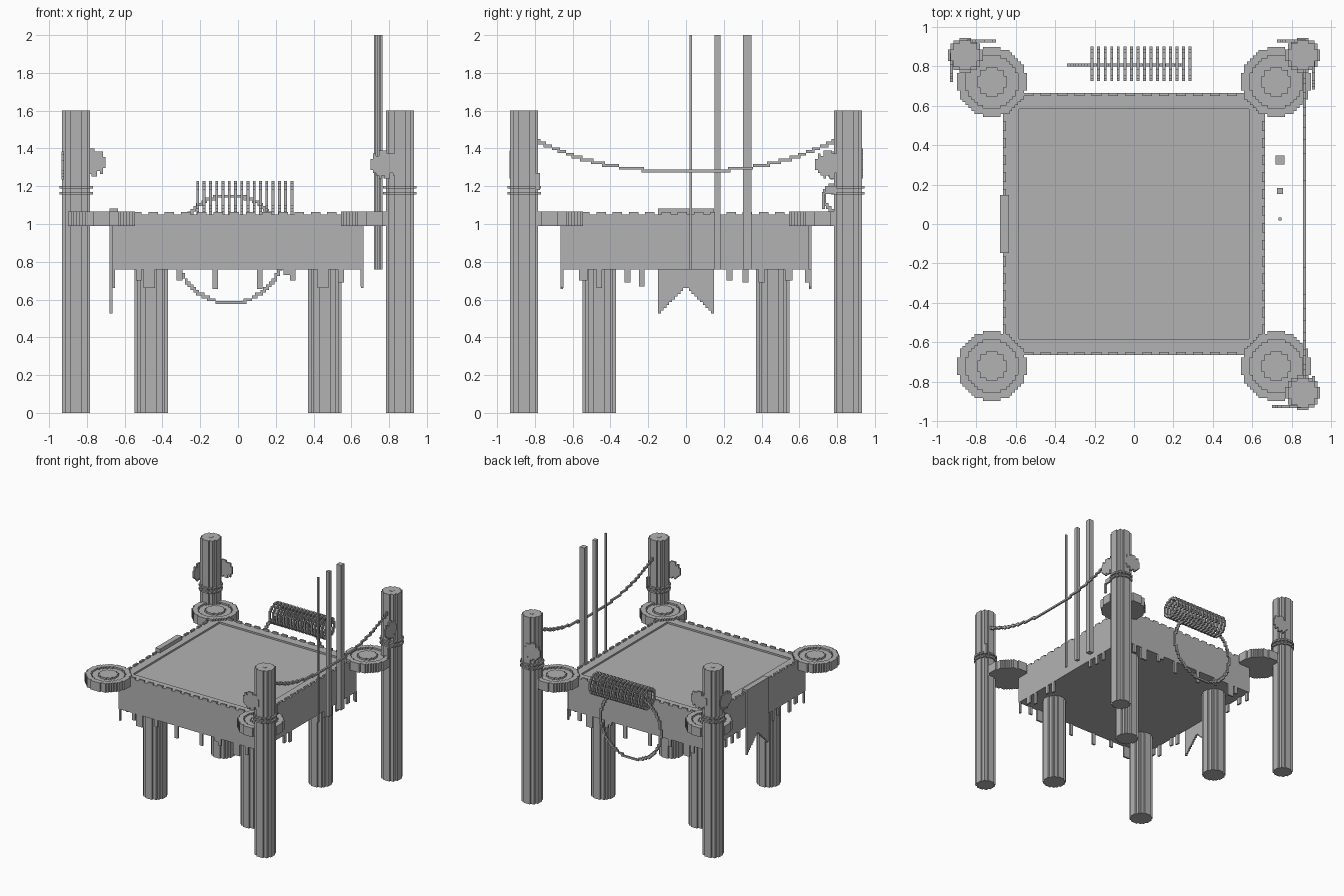
import bpy
import bmesh
from math import sqrt, sin, cos, pi, floor
from mathutils import Vector, Matrix

V = 0.0148          # size of one small cube
HALF = 0.665        # half width of the deck
UNDER, RIM, PAD = 0.76, 1.05, 1.067

cube = bpy.data.objects.get("Cube")
if cube:
    bpy.data.objects.remove(cube)

stone = bpy.data.materials.new("plain grey")
stone.use_nodes = True
GREY = (0.45, 0.45, 0.45, 1)
stone.diffuse_color = GREY
stone.node_tree.nodes["Principled BSDF"].inputs["Base Color"].default_value = GREY


def finish(name, bm):
    bmesh.ops.recalc_face_normals(bm, faces=bm.faces)
    mesh = bpy.data.meshes.new(name)
    bm.to_mesh(mesh)
    bm.free()
    mesh.materials.append(stone)
    obj = bpy.data.objects.new(name, mesh)
    bpy.context.collection.objects.link(obj)
    return obj


def add_box(bm, lo, hi):
    lo, hi = Vector(lo), Vector(hi)
    size = hi - lo
    mat = Matrix.Translation((lo + hi) / 2) @ Matrix.Diagonal((*size, 1))
    bmesh.ops.create_cube(bm, size=1, matrix=mat)


def boxes(name, spans):
    bm = bmesh.new()
    for lo, hi in spans:
        add_box(bm, lo, hi)
    return finish(name, bm)


def add_prism(bm, columns, place, depth):
    """Extrude a stepped outline given as (start, end, low, high) columns."""
    pts = []
    for a, b, lo, hi in columns:
        pts += [(a, hi), (b, hi)]
    for a, b, lo, hi in reversed(columns):
        pts += [(b, lo), (a, lo)]
    clean = [p for i, p in enumerate(pts) if p != pts[i - 1]]
    face = bm.faces.new([bm.verts.new(place(u, v, 0)) for u, v in clean])
    new = bmesh.ops.extrude_face_region(bm, geom=[face])["geom"]
    shift = Vector(place(0, 0, depth)) - Vector(place(0, 0, 0))
    bmesh.ops.translate(bm, vec=shift, verts=[g for g in new if isinstance(g, bmesh.types.BMVert)])


def disc_columns(cells):
    """Columns of a stepped circle with a radius counted in small cubes."""
    cols = []
    for i in range(-cells, cells):
        h = round(sqrt(cells ** 2 - (i + 0.5) ** 2)) * V
        cols.append((i * V, (i + 1) * V, -h, h))
    return cols


def upright(x, y, z):
    return lambda u, v, d: (x + u, y + v, z + d)


def column(name, x, y, cells, z0, z1):
    bm = bmesh.new()
    add_prism(bm, disc_columns(cells), upright(x, y, z0), z1 - z0)
    return finish(name, bm)


def strand(name, points):
    """A thin stepped cord: exposed faces of the small cubes along a path."""
    cells = {tuple(floor(c / V) for c in p) for p in points}
    bm = bmesh.new()
    for c in cells:
        lo = Vector(c) * V
        add_box(bm, lo, lo + Vector((V, V, V)))
    bmesh.ops.remove_doubles(bm, verts=bm.verts, dist=V / 20)
    bm.verts.index_update()
    seen = {}
    for f in bm.faces:
        seen.setdefault(frozenset(v.index for v in f.verts), []).append(f)
    inner = [f for group in seen.values() if len(group) > 1 for f in group]
    bmesh.ops.delete(bm, geom=inner, context="FACES")
    return finish(name, bm)


# Deck: sunken floor, raised rim and outer skin
F, R = 0.585, HALF - V
boxes("deck_body", [((-R, -R, UNDER), (R, R, RIM - V))])
boxes("deck_rim", [span for s in (-1, 1) for span in (
    ((-R, min(s * F, s * R), RIM - V), (R, max(s * F, s * R), RIM)),
    ((min(s * F, s * R), -F, RIM - V), (max(s * F, s * R), F, RIM)))])

# Outer skin on each side with crenels above and drips below: (centre, width, bottom)
front_drips = [(-0.525, 0.03, 0.7), (-0.47, 0.06, 0.66), (-0.31, 0.03, 0.7), (-0.12, 0.03, 0.655),
               (0.115, 0.03, 0.655), (0.27, 0.06, 0.73), (0.29, 0.03, 0.7), (0.45, 0.06, 0.66),
               (0.545, 0.03, 0.69), (0.655, 0.015, 0.67)]
side_drips = [(-0.655, 0.015, 0.66), (-0.545, 0.045, 0.7), (-0.46, 0.03, 0.66), (-0.31, 0.03, 0.69),
              (-0.235, 0.03, 0.67), (0.23, 0.03, 0.7), (0.315, 0.03, 0.69), (0.4, 0.03, 0.69),
              (0.545, 0.04, 0.7), (0.645, 0.03, 0.69)]
sides = {"front": front_drips, "left": side_drips, "back": front_drips, "right": side_drips}
for turn, (side, drips) in enumerate(sides.items()):
    spans = [((-HALF, -HALF, UNDER), (R, -R, RIM))]
    spans += [((c - w / 2, -HALF, low), (c + w / 2, -R, UNDER)) for c, w, low in drips]
    spans += [((-0.56 + i * 0.086, -HALF, RIM), (-0.51 + i * 0.086, -R, RIM + V)) for i in range(13)]
    skin = boxes(side + "_skin", spans)
    flip = Matrix.Scale(-1, 4, (1, 0, 0)) if side in ("back", "right") else Matrix()
    skin.data.transform(Matrix.Rotation(turn * pi / 2, 4, "Z") @ flip)
    if side in ("back", "right"):
        skin.data.flip_normals()

# Legs and ringed corner pads
for sx in (-1, 1):
    for sy in (-1, 1):
        corner = ("front" if sy < 0 else "back") + ("_left" if sx > 0 else "_right")
        column(corner + "_leg", sx * 0.46, sy * 0.46, 6, 0, UNDER)
        px, py = sx * 0.722, sy * 0.722
        column(corner + "_pad", px, py, 12, 0.99, PAD - V)
        column(corner + "_pad_centre", px, py, 5, PAD - V, PAD)
        bm = bmesh.new()
        outer, hole = disc_columns(12), disc_columns(9)
        inner = {round(c[0] / V): c for c in hole}
        for a, b, lo, hi in outer:
            cut = inner.get(round(a / V))
            runs = [(lo, cut[2]), (cut[3], hi)] if cut else [(lo, hi)]
            for l, h in runs:
                add_box(bm, (px + a, py + l, PAD - V), (px + b, py + h, PAD))
        finish(corner + "_pad_ring", bm)

# Tall posts with tied bands
P = 0.857
for name, x, y in (("back_right", -P, P), ("back_left", P, P), ("front_left", P, -P)):
    column(name + "_post", x, y, 5, 0, 1.6)
    column(name + "_post_tip", x, y, 1, 1.6, 1.602)
    for i, z in enumerate((1.155, 1.187)):
        column(f"{name}_band_{i + 1}", x, y, 6, z, z + V)


# Leafy clumps on the posts: stepped plates with a knobbly outline
def clump(name, axis, u, z, offset):
    bm = bmesh.new()
    cols = [(a, b, lo + V * (i % 3 == 1), hi - V * (i % 4 == 2))
            for i, (a, b, lo, hi) in enumerate(disc_columns(5))]
    if axis == "y":
        place = lambda a, b, d: (u + a, offset + d, z + b)
    else:
        place = lambda a, b, d: (offset + d, u + a, z + b)
    add_prism(bm, cols, place, V)
    return finish(name, bm)


clump("back_right_clump_back", "y", -0.775, 1.325, 0.922)
clump("back_right_clump_side", "x", 0.795, 1.31, -0.935)
clump("back_left_clump_back", "y", 0.8, 1.315, 0.922)
clump("back_left_clump_side", "x", 0.757, 1.315, 0.905)
clump("front_left_clump_front", "y", 0.775, 1.315, -0.935)
boxes("back_left_tendril", [((0.905, 0.72, 1.08), (0.92, 0.735, 1.17)),
                            ((0.905, 0.735, 1.16), (0.92, 0.8, 1.2))])
boxes("front_left_tendril", [((0.905, -0.8, 1.18), (0.92, -0.772, 1.27))])

# Sagging rope between the two left posts
steps = [i / 400 for i in range(-400, 401)]
strand("rope", [(0.87, t * 0.79, 1.28 + 0.165 * abs(t) ** 2.5) for t in steps])

# Three square poles of shrinking width beside the deck
for i, (y, w) in enumerate(((0.325, 3), (0.167, 2), (0.025, 1))):
    h = w * V / 2
    boxes(f"pole_{i + 1}", [((0.742 - h, y - h, UNDER), (0.742 + h, y + h, 2))])

# Coil of rings behind the deck, with a hanging hoop through it
turns = [i * 2 * pi / 900 for i in range(900)]
for i in range(16):
    ring = strand(f"coil_ring_{i + 1}", [(V / 2, 0.81 + 0.081 * cos(a), 1.14 + 0.077 * sin(a)) for a in turns])
    ring.location.x = -0.22 + i * 0.0332
strand("hanging_hoop", [(-0.043 + 0.285 * cos(a), 0.81, 0.867 + 0.285 * sin(a)) for a in turns])

# Swallow-tailed banner over the right edge
bm = bmesh.new()
cols = []
for i in range(-10, 10):
    mid = abs(i + 0.5)
    cols.append((i * V, (i + 1) * V, 0.66 - floor(mid) * V, 1.082))
add_prism(bm, cols, lambda u, v, d: (-HALF - V + d, u, v), V)
add_box(bm, (-HALF, -10 * V, RIM), (-0.635, 10 * V, 1.082))
finish("banner", bm)
